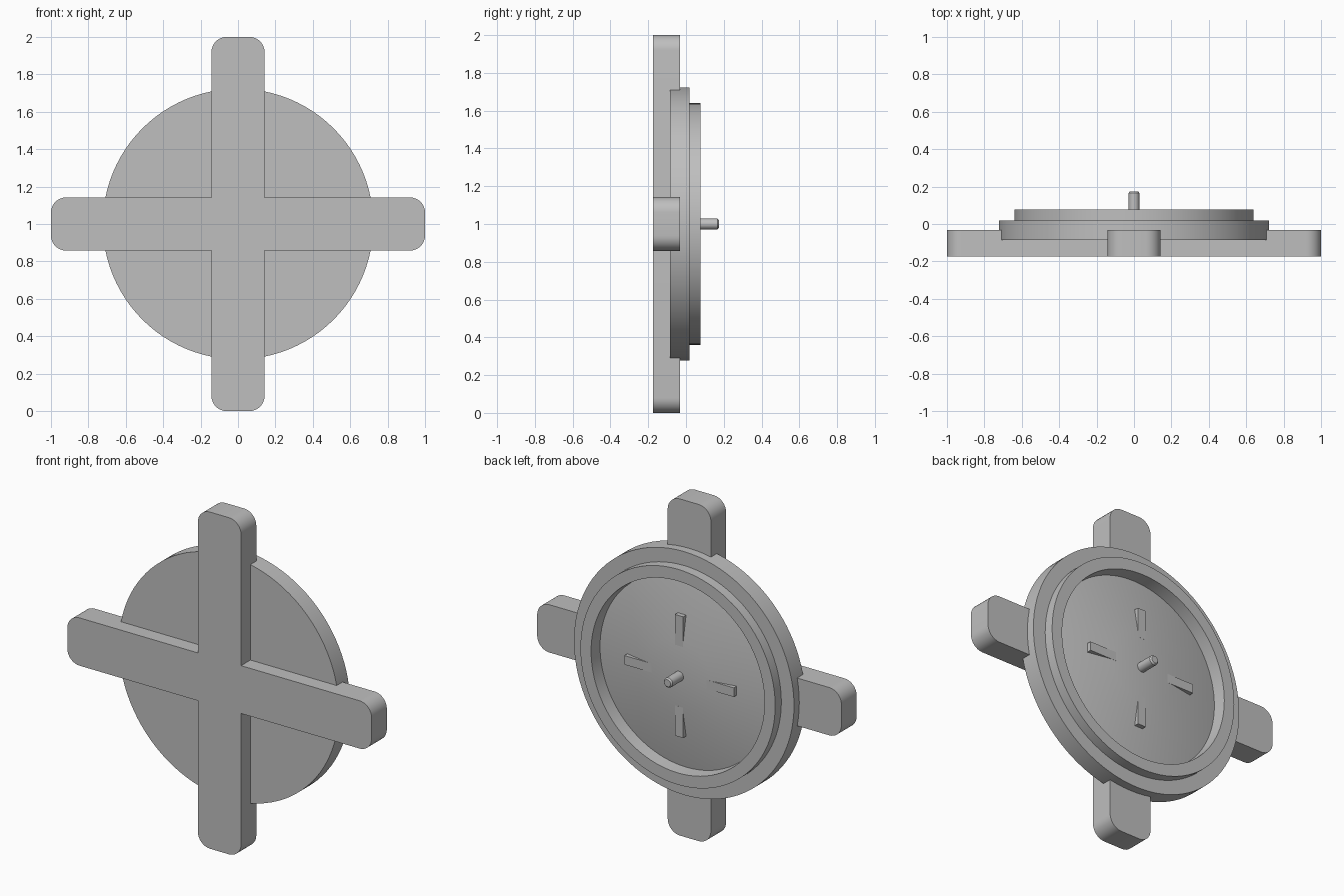
import bpy, bmesh, math
from mathutils import Vector, Matrix

cube = bpy.data.objects.get("Cube")
if cube:
    bpy.data.objects.remove(cube, do_unlink=True)

grey = bpy.data.materials.new("plain grey")
grey.use_nodes = True
color = (0.52, 0.52, 0.52, 1)
grey.diffuse_color = color
grey.node_tree.nodes["Principled BSDF"].inputs["Base Color"].default_value = color

CENTRE = Vector((0, 0, 1))


def finish(bm, name):
    """Turn a bmesh into a smooth-shaded object centred on the wheel axis."""
    bmesh.ops.recalc_face_normals(bm, faces=bm.faces)
    mesh = bpy.data.meshes.new(name)
    bm.to_mesh(mesh)
    bm.free()
    mesh.materials.append(grey)
    obj = bpy.data.objects.new(name, mesh)
    obj.location = CENTRE
    bpy.context.collection.objects.link(obj)
    bpy.ops.object.select_all(action="DESELECT")
    obj.select_set(True)
    bpy.context.view_layer.objects.active = obj
    bpy.ops.object.shade_smooth_by_angle(angle=math.radians(30))
    return obj


def lathe(name, profile, segments):
    """Spin (radius, y) points round the y axis."""
    bm = bmesh.new()
    verts = [bm.verts.new((r, y, 0)) for r, y in profile]
    edges = [bm.edges.new(pair) for pair in zip(verts, verts[1:])]
    bmesh.ops.spin(bm, geom=verts + edges, cent=(0, 0, 0), axis=(0, 1, 0),
                   angle=math.tau, steps=segments, use_duplicate=False)
    bmesh.ops.remove_doubles(bm, verts=bm.verts, dist=1e-5)
    return finish(bm, name)


def extrude_outline(name, outline, front, back):
    """Extrude an x-z outline from front to back along y."""
    bm = bmesh.new()
    face = bm.faces.new([bm.verts.new((x, front, z)) for x, z in outline])
    moved = bmesh.ops.extrude_face_region(bm, geom=[face], use_keep_orig=True)
    verts = [g for g in moved["geom"] if isinstance(g, bmesh.types.BMVert)]
    bmesh.ops.translate(bm, verts=verts, vec=(0, back - front, 0))
    return finish(bm, name)


# Cross handle: one arm outline with rounded end, repeated four times
half, radius, steps = 0.142, 0.08, 8
arm = [(half, half)]
for side, start in ((1, 0), (-1, 90)):
    for i in range(steps + 1):
        a = math.radians(start + 90 * i / steps)
        arm.append((side * (half - radius) + radius * math.cos(a),
                    1 - radius + radius * math.sin(a)))
outline = []
for k in range(4):
    turn = Matrix.Rotation(k * math.pi / 2, 2)
    outline += [tuple(turn @ Vector(p)) for p in arm]
extrude_outline("cross_handle", outline, -0.174, -0.031)

# Round body: flat front, stepped rim, recessed convex dish with flat hub
HUB_Y = 0.065
lathe("disc_body", [(0, -0.086), (0.723, -0.086), (0.723, 0.019), (0.64, 0.019),
                    (0.64, 0.077), (0.57, 0.077), (0.565, 0.0),
                    (0.215, HUB_Y), (0, HUB_Y)], 96)

# Four tabs reaching out from the hub over the sloping dish
for k, side in enumerate(("left", "top", "right", "bottom")):
    bm = bmesh.new()
    bmesh.ops.create_cube(bm, size=1)
    bmesh.ops.scale(bm, verts=bm.verts, vec=(0.18, 0.05, 0.054))
    bmesh.ops.translate(bm, verts=bm.verts, vec=(0.27, HUB_Y - 0.0245, 0))
    bmesh.ops.rotate(bm, verts=bm.verts, cent=(0, 0, 0),
                     matrix=Matrix.Rotation(-k * math.pi / 2, 3, "Y"))
    finish(bm, "hub_tab_" + side)

# Centre pin with a chamfered tip
lathe("centre_pin", [(0, 0.04), (0.029, 0.04), (0.029, 0.166),
                     (0.021, 0.175), (0, 0.175)], 32)
